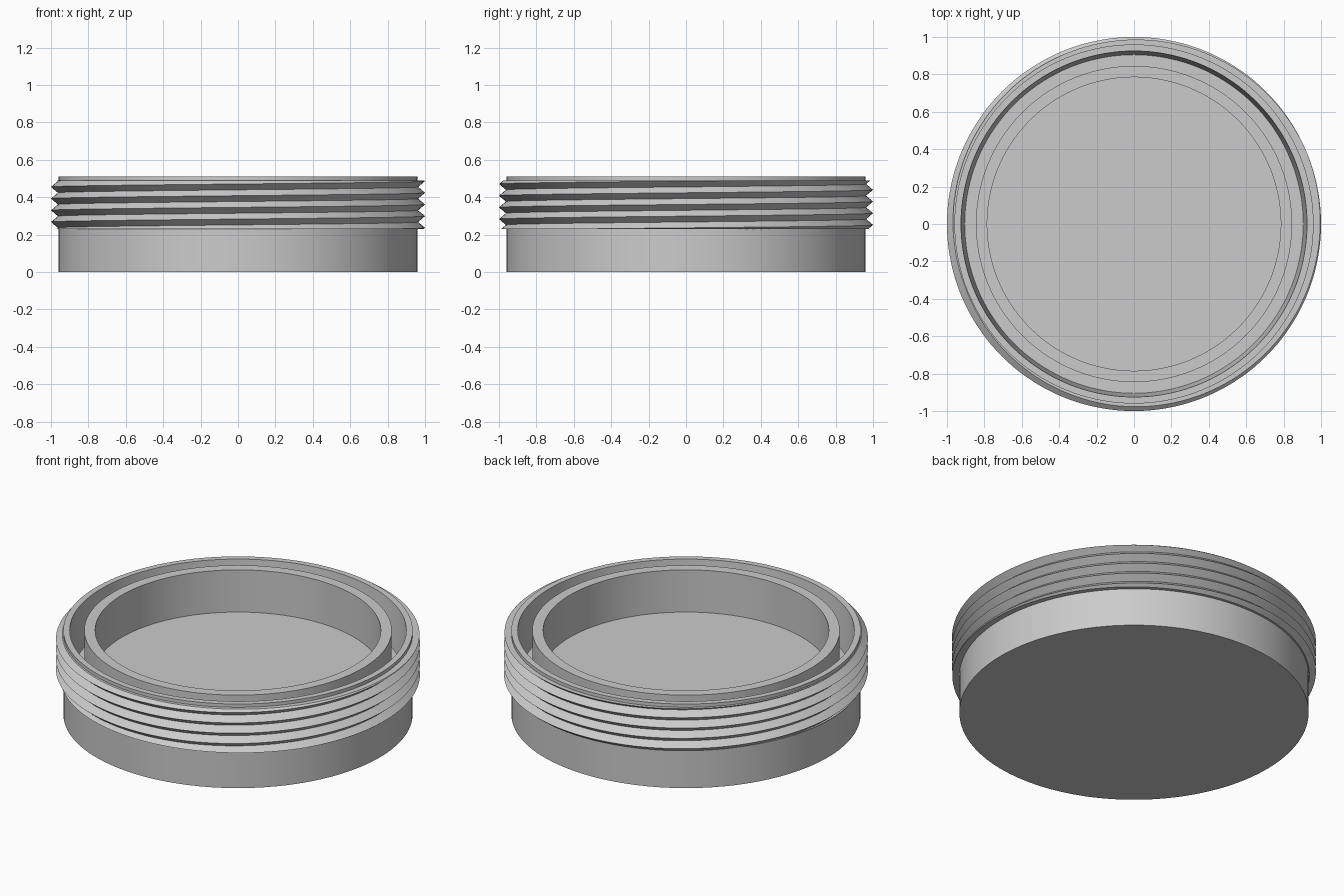
import bpy
import bmesh
import math

if "Cube" in bpy.data.objects:
    bpy.data.objects.remove(bpy.data.objects["Cube"], do_unlink=True)

SEGMENTS = 144
BODY_R, CREST_R, HEIGHT = 0.96, 1.0, 0.51
THREAD_LOW, THREAD_HIGH, PITCH = 0.23, 0.49, 0.0625
CREST_AT_RIGHT = 0.486

grey = bpy.data.materials.new("light_grey")
grey.use_nodes = True
colour = (0.6, 0.6, 0.6, 1)
grey.diffuse_color = colour
grey.node_tree.nodes["Principled BSDF"].inputs["Base Color"].default_value = colour


def finish(name, bm):
    """Turn a bmesh into a named, smooth-shaded object with sharp edges kept."""
    bmesh.ops.remove_doubles(bm, verts=bm.verts, dist=1e-5)
    bmesh.ops.recalc_face_normals(bm, faces=bm.faces)
    mesh = bpy.data.meshes.new(name)
    bm.to_mesh(mesh)
    bm.free()
    mesh.materials.append(grey)
    obj = bpy.data.objects.new(name, mesh)
    bpy.context.collection.objects.link(obj)
    bpy.ops.object.select_all(action="DESELECT")
    obj.select_set(True)
    bpy.context.view_layer.objects.active = obj
    bpy.ops.object.shade_smooth_by_angle(angle=math.radians(25))
    return obj


def skin(name, columns):
    """Bridge neighbouring columns of points with quads."""
    bm = bmesh.new()
    rows = [[bm.verts.new(p) for p in column] for column in columns]
    for a, b in zip(rows, rows[1:]):
        for i in range(len(a) - 1):
            bm.faces.new((a[i], b[i], b[i + 1], a[i + 1]))
    bmesh.ops.dissolve_degenerate(bm, dist=1e-6, edges=bm.edges)
    return finish(name, bm)


def column(profile, angle):
    return [(r * math.cos(angle), r * math.sin(angle), z) for r, z in profile]


angles = [2 * math.pi * i / SEGMENTS for i in range(SEGMENTS + 1)]

# Double-walled cup: outer shell, groove and inner wall in one turned profile
FLOOR = 0.254
cup = [(0, 0), (BODY_R, 0), (BODY_R, HEIGHT), (0.925, HEIGHT),
       (0.905, FLOOR), (0.845, FLOOR), (0.845, HEIGHT),
       (0.785, HEIGHT), (0.785, FLOOR), (0, FLOOR)]
skin("cup_body", [column(cup, a) for a in angles])


# Single-start V thread, trimmed flat at its top and bottom
def thread_profile(angle):
    crest = CREST_AT_RIGHT + PITCH * angle / (2 * math.pi)
    root_r = BODY_R + 0.003
    points = [(BODY_R - 0.01, THREAD_LOW)]
    for k in range(-12, 4):
        z = min(max(crest + k * PITCH / 2, THREAD_LOW), THREAD_HIGH)
        phase = ((z - crest) / PITCH) % 1
        r = root_r + (CREST_R - root_r) * abs(2 * phase - 1)
        points.append((r, z))
    points.append((BODY_R - 0.01, THREAD_HIGH))
    return points


skin("screw_thread", [column(thread_profile(a), a) for a in angles])
